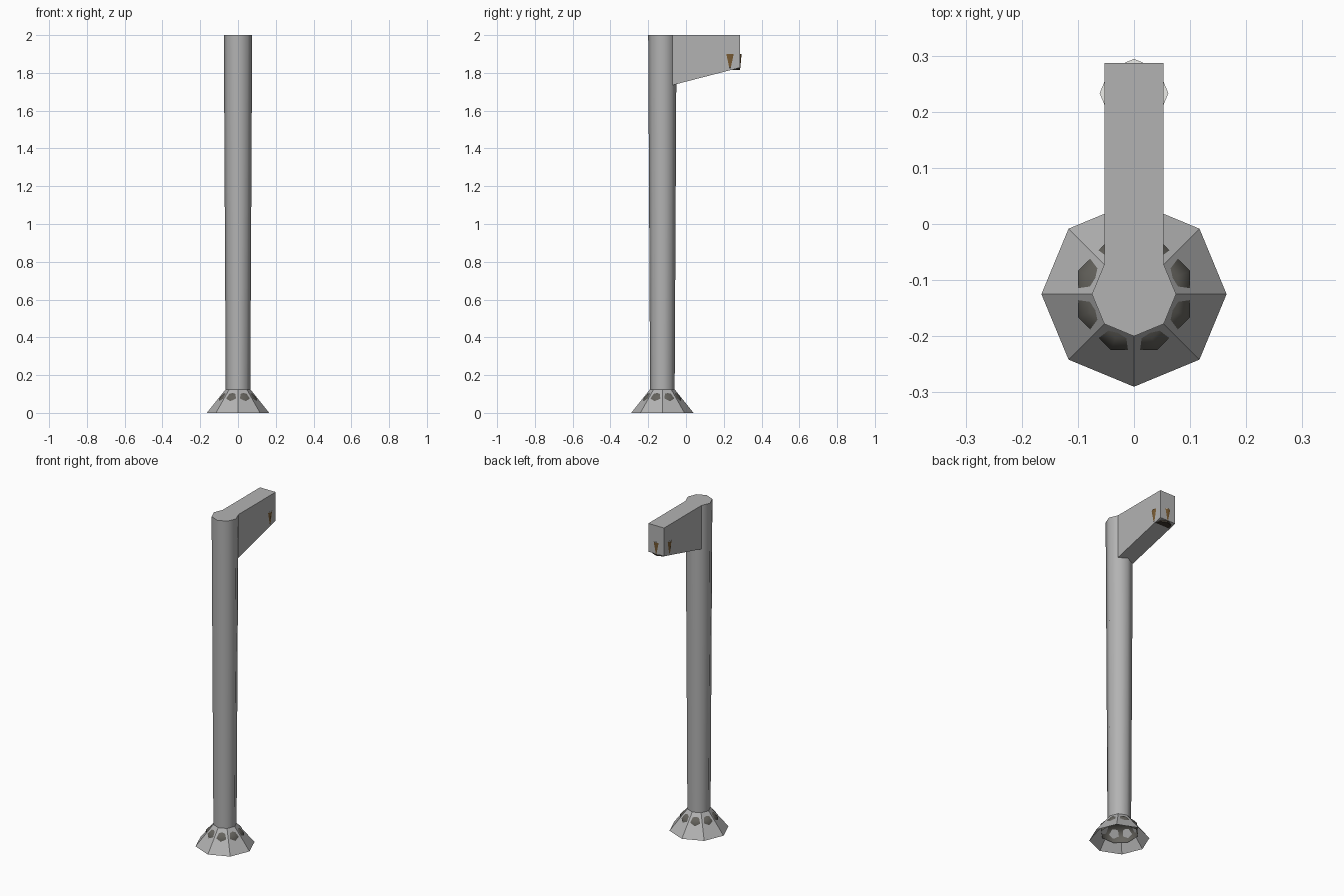
import bpy, math

if "Cube" in bpy.data.objects:
    bpy.data.objects.remove(bpy.data.objects["Cube"])

POLE_Y = -0.125
LAMP_Y = 0.233
GREY = (0.45, 0.45, 0.45)
DARK = (0.13, 0.125, 0.11)
BROWN = (0.20, 0.11, 0.035)
PALE = (0.85, 0.85, 0.82)


def make_mesh(name, verts, faces, color):
    mesh = bpy.data.meshes.new(name)
    mesh.from_pydata(verts, [], faces)
    mesh.update()
    obj = bpy.data.objects.new(name, mesh)
    bpy.context.collection.objects.link(obj)
    mat = bpy.data.materials.new(name + "_colour")
    mat.diffuse_color = (*color, 1)
    mat.use_nodes = True
    mat.node_tree.nodes["Principled BSDF"].inputs["Base Color"].default_value = mat.diffuse_color
    mesh.materials.append(mat)
    return obj


def rings(name, profile, y, color, turn=0, cap_first=False, cap_last=False, sides=8):
    """Stack of polygon rings from (radius, z) pairs, listed bottom to top."""
    verts = []
    for r, z in profile:
        for i in range(sides):
            a = 2 * math.pi * i / sides + math.radians(turn)
            verts.append((r * math.cos(a), y + r * math.sin(a), z))
    faces = []
    for k in range(len(profile) - 1):
        for i in range(sides):
            j = (i + 1) % sides
            a, b = k * sides, (k + 1) * sides
            faces.append((a + i, a + j, b + j, b + i))
    if cap_first:
        faces.append(tuple(reversed(range(sides))))
    if cap_last:
        start = (len(profile) - 1) * sides
        faces.append(tuple(range(start, start + sides)))
    return make_mesh(name, verts, faces, color)


def smooth(obj, degrees):
    bpy.ops.object.select_all(action='DESELECT')
    obj.select_set(True)
    bpy.context.view_layer.objects.active = obj
    bpy.ops.object.shade_smooth_by_angle(angle=math.radians(degrees))


# Tapered octagonal pole
pole = rings("pole", [(0.065, 0.125), (0.075, 2.0)], POLE_Y, GREY, cap_last=True)
smooth(pole, 60)

# Flared base skirt, open underneath
rings("base_skirt", [(0.165, 0.0), (0.065, 0.125)], POLE_Y, GREY)

# Hollow octagonal dome in the base; its corners poke through the skirt faces
dome = rings("base_dome",
             [(0.104, 0.035), (0.108, 0.076), (0.085, 0.101), (0.05, 0.115)],
             POLE_Y, DARK, turn=22.5, cap_last=True)
smooth(dome, 60)

# Arm: side profile extruded across x
side = [(-0.072, 1.735), (0.287, 1.828), (0.287, 2.0), (-0.072, 2.0)]
arm_verts = [(x, y, z) for x in (-0.053, 0.053) for y, z in side]
arm_faces = [(3, 2, 1, 0), (4, 5, 6, 7)]
arm_faces += [(i, i + 4, (i + 1) % 4 + 4, (i + 1) % 4) for i in range(4)]
arm_faces[:2] = [(0, 1, 2, 3), (7, 6, 5, 4)]
arm = make_mesh("arm", arm_verts, [tuple(reversed(f)) for f in arm_faces], GREY)

# Lamp housing under the arm tip, its corners showing through the sides
lamp = rings("lamp_housing", [(0.055, 1.83), (0.061, 1.9)], LAMP_Y, BROWN)
smooth(lamp, 60)
rings("lamp_top", [(0.061, 1.9), (0.0612, 1.901)], LAMP_Y, PALE, cap_last=True)
rings("lamp_lens", [(0.052, 1.816), (0.055, 1.83)], LAMP_Y, (0.05, 0.04, 0.03),
      cap_first=True)
